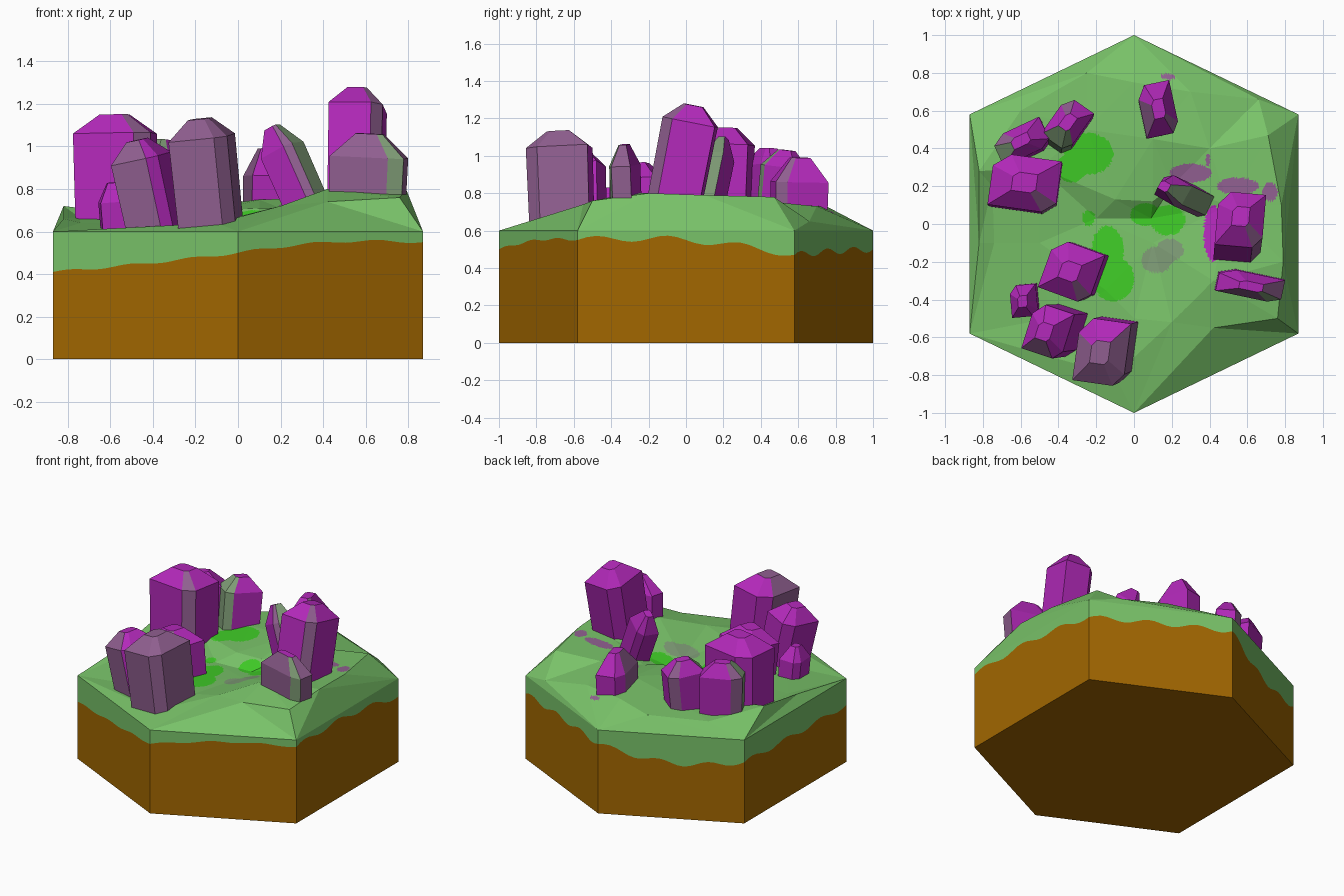
import bpy, bmesh, math
from mathutils import Vector, Matrix
from mathutils.geometry import delaunay_2d_cdt

if "Cube" in bpy.data.objects:
    bpy.data.objects.remove(bpy.data.objects["Cube"])


def mat(name, r, g, b):
    m = bpy.data.materials.new(name)
    m.diffuse_color = (r, g, b, 1)
    m.use_nodes = True
    m.node_tree.nodes["Principled BSDF"].inputs["Base Color"].default_value = m.diffuse_color
    return m


DIRT = mat("brown dirt", 0.36, 0.135, 0.0)
GRASS = mat("grass green", 0.19, 0.54, 0.14)
BRIGHT = mat("bright green", 0.05, 0.6, 0.02)
GREY = mat("grey green", 0.21, 0.33, 0.18)
PURPLE = mat("crystal purple", 0.45, 0.022, 0.49)
MAUVE = mat("crystal mauve", 0.28, 0.115, 0.28)


def finish(name, bm, mats):
    me = bpy.data.meshes.new(name)
    bm.to_mesh(me)
    bm.free()
    for m in mats:
        me.materials.append(m)
    ob = bpy.data.objects.new(name, me)
    bpy.context.collection.objects.link(ob)
    return ob


# hexagon corners, counter-clockwise from the front
HEX = [(0, -1), (.87, -.58), (.87, .58), (0, 1), (-.87, .58), (-.87, -.58)]
RIM = 0.6

# tile sides: dirt below, grass above a wavy line
LINE = [.50, .55, .47, .50, .44, .41]      # line height at the corners
MID = [.55, .55, .49, .40, .42, .45]       # line height mid-side
bm = bmesh.new()
N = 24
for k in range(6):
    a, b = Vector(HEX[k]), Vector(HEX[(k + 1) % 6])
    cols = []
    for i in range(N + 1):
        t = i / N
        p = a.lerp(b, t)
        bump = MID[k] - (LINE[k] + LINE[(k + 1) % 6]) / 2
        h = LINE[k] * (1 - t) + LINE[(k + 1) % 6] * t + bump * math.sin(math.pi * t)
        amp = 0.006 if k in (0, 5) else 0.018
        h += amp * math.sin(math.pi * 6 * t)
        cols.append([bm.verts.new((p.x, p.y, z)) for z in (0, h, RIM)])
    for c, d in zip(cols, cols[1:]):
        bm.faces.new((c[0], d[0], d[1], c[1])).material_index = 0
        bm.faces.new((c[1], d[1], d[2], c[2])).material_index = 1
bm.faces.new([bm.verts.new((x, y, 0)) for x, y in reversed(HEX)])
finish("tile_base", bm, [DIRT, GRASS])

# faceted grass top from a few height points
PTS = [(0, -.5, .67), (.2, -.52, .72), (.42, -.55, .74), (.76, -.5, .76), (.79, -.2, .80),
       (.78, .1, .79), (.71, .47, .78), (.66, .66, .65), (.42, -.3, .80), (.5, .1, .77),
       (.4, .4, .76), (.2, .2, .71), (.1, -.1, .66), (-.2, .03, .64), (.09, .03, .65),
       (-.1, .13, .70), (.1, .12, .71), (-.15, -.35, .66), (-.5, -.1, .64), (-.45, -.5, .61),
       (-.82, -.1, .66), (-.74, -.1, .64), (-.82, .28, .72), (-.75, .2, .67), (-.5, .3, .68),
       (-.25, .8, .70), (0, .75, .73), (.3, .7, .73), (-.25, .5, .71), (-.6, .6, .67),
       (.1, .45, .75), (-.1, -.8, .64)]
pts = [(x, y, RIM) for x, y in HEX] + PTS
res = delaunay_2d_cdt([Vector(p[:2]) for p in pts], [], [], 0, 1e-5)
bm = bmesh.new()
vs = [bm.verts.new((v.x, v.y, pts[o[0]][2])) for v, o in zip(res[0], res[3])]
for f in res[2]:
    bm.faces.new([vs[i] for i in f])
bmesh.ops.recalc_face_normals(bm, faces=bm.faces)
if sum(f.normal.z for f in bm.faces) < 0:
    bmesh.ops.reverse_faces(bm, faces=bm.faces)
bmesh.ops.subdivide_edges(bm, edges=bm.edges, cuts=24, use_grid_fill=True)

# painted patches: centre x, y, radii, material slot
PATCHES = [(-.14, -.14, .085, .13, 1), (-.11, -.29, .11, .12, 1),
           (-.24, .37, .13, .11, 1), (-.33, .3, .08, .08, 1), (-.24, .03, .035, .04, 1),
           (.06, .05, .08, .06, 1), (.18, .02, .09, .08, 1),
           (.12, -.19, .08, .07, 2), (.19, -.14, .07, .06, 2),
           (.3, .27, .11, .05, 3), (.55, .2, .11, .045, 3), (.72, .17, .04, .05, 3),
           (.18, .78, .04, .015, 3), (.39, .34, .012, .035, 3), (.42, -.05, .05, .15, 4)]
for f in bm.faces:
    c = f.calc_center_median()
    for x, y, rx, ry, m in PATCHES:
        if ((c.x - x) / rx) ** 2 + ((c.y - y) / ry) ** 2 < 1:
            f.material_index = m
finish("grass_top", bm, [GRASS, BRIGHT, GREY, MAUVE, PURPLE])

# crystals: tilted prisms with two cut corners and a bevelled cap
SECTION = [(-1, -1), (.6, -1), (1, -.6), (1, 1), (-.5, 1), (-1, .5)]


def crystal(name, base, top, w, d, rot, mauve=(), green=(), cap=.09):
    b, t = Vector((*base, .55)), Vector(top)
    axis = t - b
    L = axis.length
    q = Vector((0, 0, 1)).rotation_difference(axis).to_matrix().to_4x4()
    M = Matrix.Translation(b) @ q @ Matrix.Rotation(math.radians(rot), 4, 'Z')
    bm = bmesh.new()
    rings = []
    for z, s in ((0, .97), (L - cap, 1), (L, .36)):
        rings.append([bm.verts.new(M @ Vector((x * w * s, y * d * s, z))) for x, y in SECTION])
    for r, u in zip(rings, rings[1:]):
        for i in range(6):
            j = (i + 1) % 6
            f = bm.faces.new((r[i], r[j], u[j], u[i]))
            f.material_index = 2 if i in green else int(i in mauve)
    bm.faces.new(rings[-1]).material_index = int(6 in mauve)
    bm.faces.new(rings[0][::-1])
    finish(name, bm, [PURPLE, MAUVE, GREY])


crystal("crystal_front", (-.12, -.66), (-.18, -.68, 1.13), .135, .17, -8, (0, 1, 2, 5, 6))
crystal("crystal_front_left", (-.37, -.56), (-.475, -.57, 1.03), .11, .13, -18, (0,))
crystal("crystal_front_small", (-.57, -.4), (-.59, -.41, .83), .07, .085, 5)
crystal("crystal_middle_left", (-.3, -.25), (-.34, -.25, .96), .14, .14, -20, (1,))
crystal("crystal_left_big", (-.57, .2), (-.58, .22, 1.15), .18, .14, -8, (1,))
crystal("crystal_left_back", (-.58, .42), (-.6, .44, 1.04), .14, .08, 25, (4,), (5,))
crystal("crystal_back_left", (-.36, .49), (-.35, .54, 1.03), .085, .125, -35, (4,), (0, 1))
crystal("crystal_back", (.12, .6), (.13, .61, .99), .09, .14, 12, (1, 5), (), .13)
crystal("crystal_right_big", (.55, -.1), (.565, .04, 1.27), .125, .145, -5, (1,))
crystal("crystal_inner", (.4, .09), (.16, .2, 1.09), .085, .07, -30, (1,), (2,), .12)
crystal("crystal_right_low", (.6, -.31), (.62, -.33, 1.06), .175, .065, -12, (0, 2), (1,), .11)
